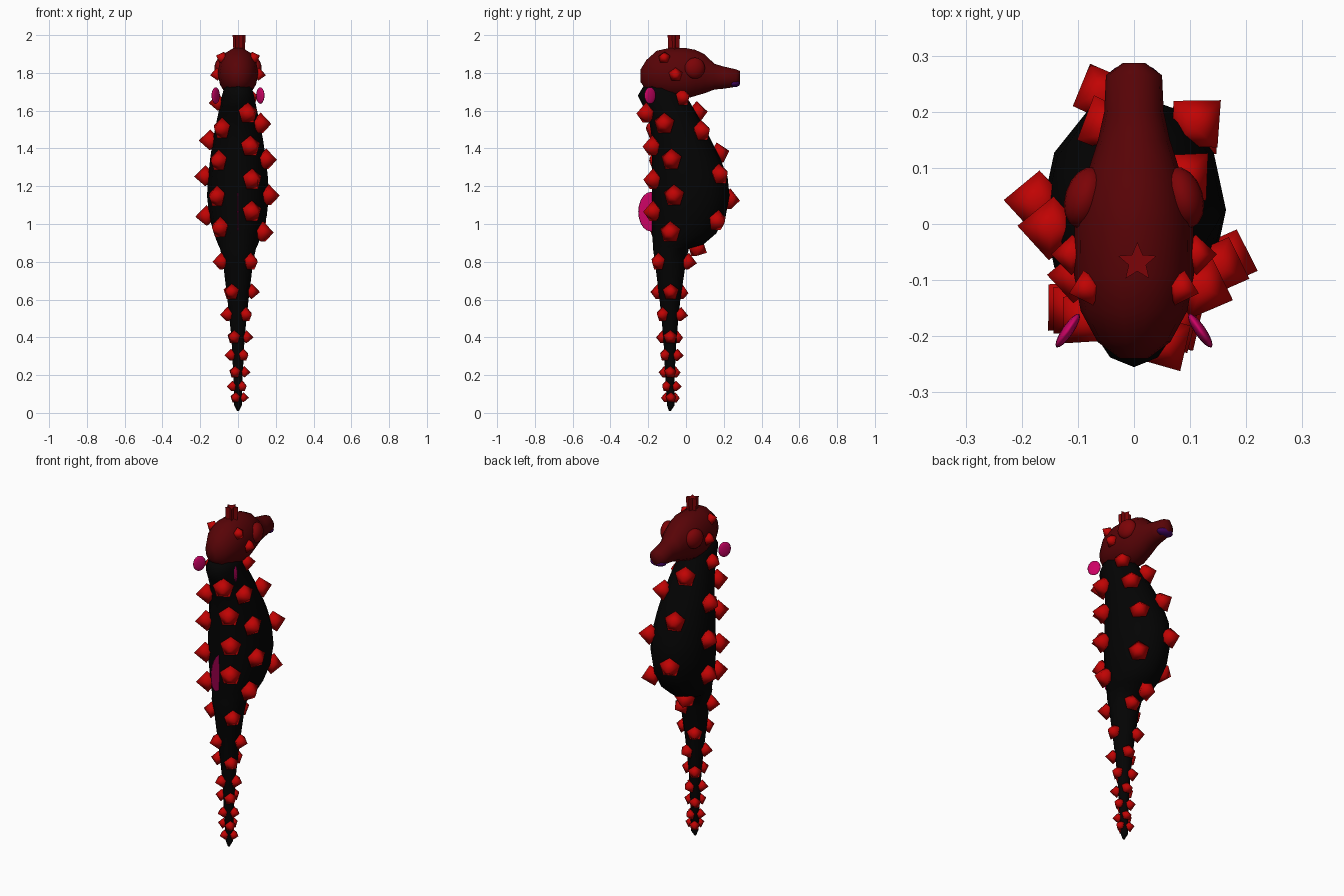
import bpy, bmesh
from math import sin, cos, pi, radians
from mathutils import Vector, Matrix

if "Cube" in bpy.data.objects:
    bpy.data.objects.remove(bpy.data.objects["Cube"], do_unlink=True)


def material(name, r, g, b):
    m = bpy.data.materials.new(name)
    m.use_nodes = True
    m.diffuse_color = (r, g, b, 1)
    m.node_tree.nodes["Principled BSDF"].inputs["Base Color"].default_value = (r, g, b, 1)
    return m


BLACK = material("body black", .001, .001, .001)
MAROON = material("head dark red", .096, .001, .002)
EYE_RED = material("eye red", .2, .001, .002)
RED = material("spike red", .53, .001, .001)
PINK = material("fin pink", .6, .001, .13)
PURPLE = material("mouth purple", .05, .001, .1)


def finish(bm, name, mat, smooth=True):
    """Turn a bmesh into a named object with one colour."""
    bmesh.ops.recalc_face_normals(bm, faces=bm.faces)
    mesh = bpy.data.meshes.new(name)
    bm.to_mesh(mesh)
    bm.free()
    mesh.materials.append(mat)
    for p in mesh.polygons:
        p.use_smooth = smooth
    obj = bpy.data.objects.new(name, mesh)
    bpy.context.collection.objects.link(obj)
    return obj


def loft(name, rings, place, sides, mat):
    """Skin ellipses; each ring is (station, low, high, half width)."""
    bm = bmesh.new()
    loops = []
    for s, lo, hi, w in rings:
        loops.append([bm.verts.new(place(s, w * cos(a), (lo + hi) / 2 + (hi - lo) / 2 * sin(a)))
                      for a in (2 * pi * i / sides for i in range(sides))])
    for a, b in zip(loops, loops[1:]):
        for i in range(sides):
            j = (i + 1) % sides
            bm.faces.new((a[i], a[j], b[j], b[i]))
    bm.faces.new(loops[0])
    bm.faces.new(loops[-1])
    return finish(bm, name, mat)


def ellipsoid(name, centre, radii, turn, mat):
    bm = bmesh.new()
    bmesh.ops.create_uvsphere(bm, u_segments=16, v_segments=10, radius=1)
    bm.transform(Matrix.Translation(centre) @ Matrix.Rotation(turn, 4, "Z")
                 @ Matrix.Diagonal((*radii, 1)))
    return finish(bm, name, mat)


def spike(name, centre, direction, r):
    """Five-sided double pyramid pointing outwards."""
    bm = bmesh.new()
    for half in (1, -1):
        bmesh.ops.create_cone(bm, segments=5, radius1=r, radius2=0, depth=r,
                              matrix=Matrix.Diagonal((1, 1, half, 1))
                              @ Matrix.Translation((0, 0, r / 2)))
    bmesh.ops.remove_doubles(bm, verts=bm.verts, dist=r / 50)
    bm.transform(Matrix.Translation(centre)
                 @ direction.to_track_quat("Z", "Y").to_matrix().to_4x4())
    return finish(bm, name, RED)


# Body and tail: (height, back, front, half width)
BODY = [
    (.01, -.09, -.08, .006), (.04, -.1, -.06, .02), (.2, -.11, -.06, .025),
    (.4, -.12, -.05, .035), (.6, -.14, -.03, .056), (.8, -.165, 0, .08),
    (.87, -.175, .015, .095), (.89, -.175, .09, .105), (.95, -.18, .16, .128),
    (1.04, -.18, .21, .152), (1.15, -.18, .23, .164), (1.25, -.18, .22, .158),
    (1.35, -.18, .18, .147), (1.45, -.18, .13, .132), (1.55, -.195, .075, .112),
    (1.62, -.225, .035, .097), (1.68, -.255, 0, .085), (1.73, -.225, -.03, .07)]
loft("body", BODY, lambda s, u, v: (u, v, s), 12, BLACK)

# Head and snout: (depth, bottom, top, half width)
HEAD = [
    (-.24, 1.75, 1.82, .025), (-.21, 1.705, 1.87, .065), (-.155, 1.68, 1.92, .095),
    (-.09, 1.665, 1.935, .107), (0, 1.66, 1.935, .106), (.05, 1.675, 1.925, .095),
    (.1, 1.69, 1.9, .08), (.15, 1.71, 1.85, .064), (.2, 1.715, 1.835, .053),
    (.265, 1.725, 1.82, .05), (.287, 1.74, 1.81, .02)]
loft("head", HEAD, lambda s, u, v: (u, s, v), 14, MAROON)

# Star-shaped crown, flaring a little towards the top
bm = bmesh.new()
stars = []
for z, size in ((1.9, .031), (2, .036)):
    stars.append([])
    for i in range(10):
        r = size * (.45 if i % 2 else 1)
        a = pi / 2 + i * pi / 5
        stars[-1].append(bm.verts.new((.006 + r * cos(a), -.068 + r * sin(a), z)))
for i in range(10):
    j = (i + 1) % 10
    bm.faces.new((stars[0][i], stars[0][j], stars[1][j], stars[1][i]))
bm.faces.new(stars[0])
bm.faces.new(stars[1])
finish(bm, "crown", EYE_RED, smooth=False)

# Mouth, eyes and fins
ellipsoid("mouth", (0, .256, 1.745), (.049, .031, .021), 0, PURPLE)
for side, label in ((1, "left"), (-1, "right")):
    ellipsoid(label + "_eye", (side * .087, .047, 1.825), (.036, .056, .056),
              side * .3, EYE_RED)
    ellipsoid(label + "_fin", (side * .118, -.19, 1.68), (.01, .036, .044),
              side * .6, PINK)
    for y, z, x, r in ((-.115, 1.88, .085, .034), (-.055, 1.79, .11, .038)):
        spike(label + "_head_spike", (side * x, y, z),
              Vector((side, (y + .06) * 5, (z - 1.8) * 5)), r)
ellipsoid("back_fin", (0, -.185, 1.065), (.004, .068, .105), 0, PINK)


def body_spike(z, degrees, r):
    """Set a spike on the body surface at a height and angle."""
    for a, b in zip(BODY, BODY[1:]):
        if a[0] <= z <= b[0]:
            t = (z - a[0]) / (b[0] - a[0])
            _, lo, hi, w = (p + (q - p) * t for p, q in zip(a, b))
            slope = ((b[2] - b[1]) - (a[2] - a[1])) / (b[0] - a[0]) / 2
            break
    d = (hi - lo) / 2
    a = radians(degrees)
    at = Vector((w * cos(a), (lo + hi) / 2 + d * sin(a), z))
    lift = -max(-.5, min(.5, slope)) * max(0, sin(a))
    out = Vector((cos(a) * d, sin(a) * w, 0)).normalized() + Vector((0, 0, lift))
    out.normalize()
    spike("body_spike", at + out * r * .25, out, r)


# Six staggered columns of spikes on the trunk
COLUMNS = {
    -65: (1.585, 1.41, 1.235, 1.065), -24: (1.53, 1.34, 1.15, .955),
    50: (1.67, 1.49, 1.26, 1.02), 108: (1.59, 1.37, 1.13, .88),
    175: (1.64, 1.44, 1.25, 1.04), -128: (1.505, 1.335, 1.145, .98)}
for angle, heights in COLUMNS.items():
    for z in heights:
        body_spike(z, angle, .05 if z > 1.63 else .06)

# Alternating rings of three spikes down the tail
for i, z in enumerate((.8, .64, .52, .4, .305, .215, .14, .08)):
    for k in range(3):
        body_spike(z, (-43 if i % 2 == 0 else -117) + 120 * k, .027 + z * .028)
